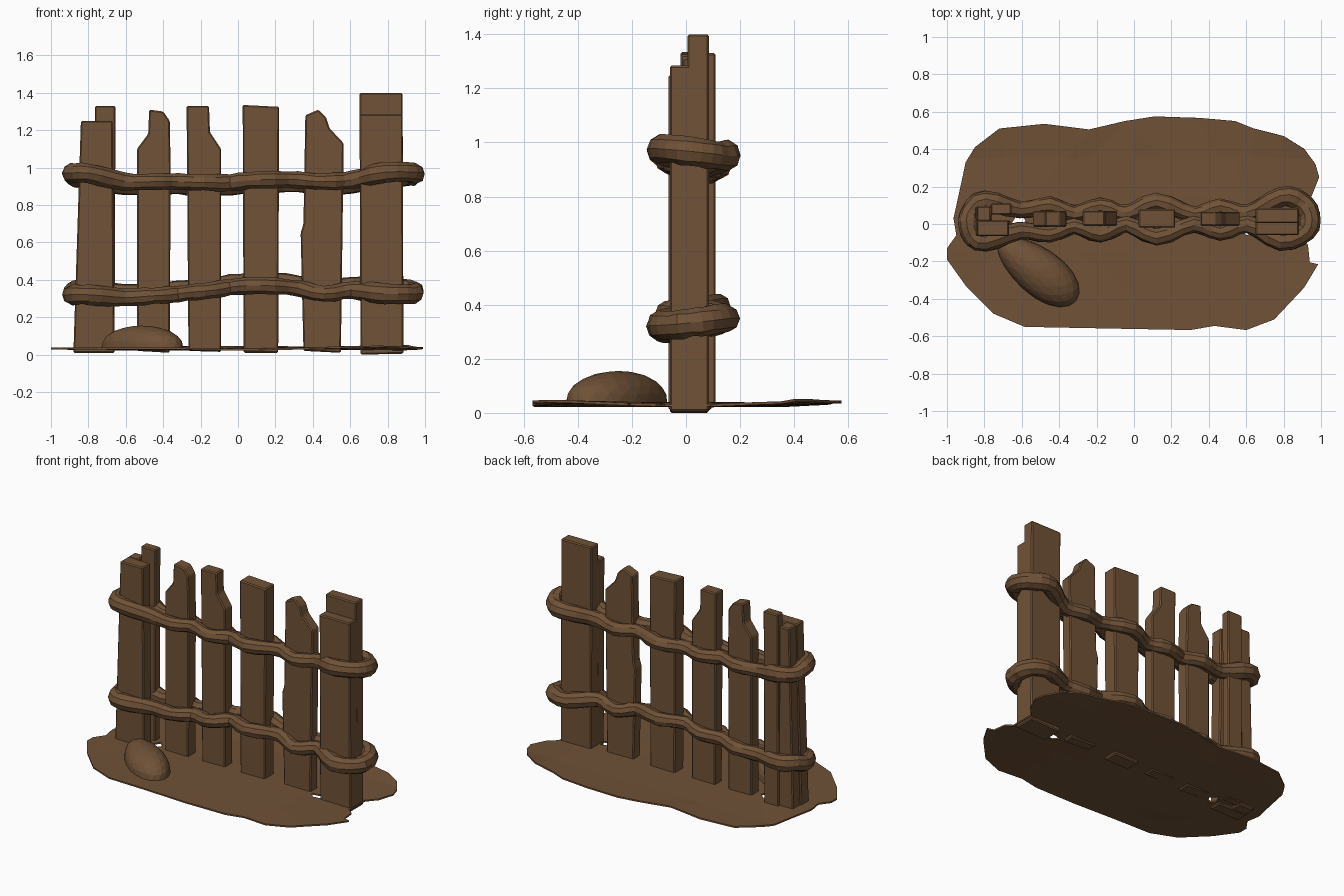
import bpy, bmesh, math, random
from mathutils import Vector

if "Cube" in bpy.data.objects:
    bpy.data.objects.remove(bpy.data.objects["Cube"])

random.seed(4)
wood = bpy.data.materials.new("brown_wood")
wood.diffuse_color = (0.162, 0.084, 0.038, 1)
wood.use_nodes = True
wood.node_tree.nodes["Principled BSDF"].inputs["Base Color"].default_value = wood.diffuse_color


def finish(name, bm):
    bmesh.ops.recalc_face_normals(bm, faces=bm.faces)
    me = bpy.data.meshes.new(name)
    bm.to_mesh(me)
    bm.free()
    me.materials.append(wood)
    ob = bpy.data.objects.new(name, me)
    bpy.context.collection.objects.link(ob)
    return ob


def plank(name, outline, y0, y1):
    """Front (x, z) outline extruded from y0 to y1 with worn edges."""
    bm = bmesh.new()
    f = bm.faces.new([bm.verts.new((x, y0, z)) for x, z in outline])
    ext = bmesh.ops.extrude_face_region(bm, geom=[f])["geom"]
    for v in ext:
        if isinstance(v, bmesh.types.BMVert):
            v.co.y = y1
    bmesh.ops.recalc_face_normals(bm, faces=bm.faces)
    bmesh.ops.bevel(bm, geom=list(bm.edges), offset=0.007, segments=1,
                    affect='EDGES', clamp_overlap=True)
    finish(name, bm)


# left post: split into three pieces of uneven height
plank("left_post_front", [(-.88, .01), (-.66, .01), (-.67, 1.25), (-.84, 1.25)], -.065, .02)
plank("left_post_side", [(-.87, .01), (-.76, .01), (-.765, 1.25), (-.84, 1.25)], .015, .095)
plank("left_post_back", [(-.77, .02), (-.66, .02), (-.655, 1.33), (-.765, 1.33)], .05, .11)

# four middle boards, three with broken tops
plank("board_1", [(-.54, .02), (-.365, .01), (-.36, 1.0), (-.365, 1.25), (-.40, 1.30),
                  (-.475, 1.31), (-.48, 1.18), (-.54, 1.10)], -.015, .07)
plank("board_2", [(-.265, .02), (-.09, .015), (-.09, 1.10), (-.15, 1.19), (-.155, 1.33),
                  (-.275, 1.33)], -.01, .07)
plank("board_3", [(.03, .01), (.215, .01), (.22, 1.325), (.025, 1.335)], -.02, .08)
plank("board_4", [(.35, .02), (.55, .01), (.565, 1.13), (.49, 1.21), (.47, 1.27),
                  (.43, 1.31), (.36, 1.28), (.35, .7), (.335, .65)], -.01, .065)

# right post: tall back half and shorter front half
plank("right_post_back", [(.655, 0), (.885, .005), (.88, 1.4), (.65, 1.4)], .005, .085)
plank("right_post_front", [(.655, 0), (.885, .005), (.88, 1.285), (.65, 1.285)], -.06, .02)


def rope(name, zs, back_dz):
    """Lumpy closed loop around all posts, pinched between them."""
    xs = [-.80, -.61, -.45, -.32, -.18, -.04, .12, .32, .46, .61, .79]
    front = [-.095, -.035, -.055, -.01, -.055, 0, -.07, 0, -.045, 0, -.09]
    back = [.125, .075, .10, .055, .095, .055, .12, .05, .09, .055, .145]
    pts = [Vector((x, y, z)) for x, y, z in zip(xs, front, zs)]
    pts += [Vector((.92, -.04, zs[-1])), Vector((.94, .05, zs[-1] + back_dz / 2)),
            Vector((.89, .12, zs[-1] + back_dz))]
    pts += [Vector((x, y, z + back_dz)) for x, y, z in zip(xs, back, zs)][::-1]
    pts += [Vector((-.87, .07, zs[0] + back_dz)), Vector((-.885, .01, zs[0])),
            Vector((-.865, -.06, zs[0]))]
    n, path = len(pts), []
    for i in range(n):                      # Catmull-Rom sampling
        a, b, c, d = (pts[(i + k) % n] for k in (-1, 0, 1, 2))
        for t in (0, 1 / 3, 2 / 3):
            path.append(0.5 * (2 * b + (c - a) * t + (2 * a - 5 * b + 4 * c - d) * t * t
                               + (3 * b - a - 3 * c + d) * t ** 3))
    bm, rings, m, sides = bmesh.new(), [], len(path), 9
    for i, p in enumerate(path):
        t = (path[(i + 1) % m] - path[i - 1]).normalized()
        side = t.cross(Vector((0, 0, 1))).normalized()
        up = side.cross(t)
        big = .009 * min(1, max(0, (abs(p.x) - .55) / .15))
        r = .045 + big + random.uniform(-.003, .003)
        ring = []
        for k in range(sides):
            a = math.tau * k / sides
            q = r * random.uniform(.95, 1.05)
            ring.append(bm.verts.new(p + side * math.cos(a) * q + up * math.sin(a) * q))
        rings.append(ring)
    for i in range(m):
        r0, r1 = rings[i], rings[(i + 1) % m]
        for k in range(sides):
            j = (k + 1) % sides
            bm.faces.new((r0[k], r0[j], r1[j], r1[k]))
    finish(name, bm)


rope("upper_rope", [.97, .925, .925, .925, .92, .92, .935, .935, .925, .935, .975], -.025)
rope("lower_rope", [.32, .305, .315, .325, .34, .36, .37, .355, .325, .345, .325], .025)

# ground patch: wavy outline with two small gaps beside the end posts
edge = [(-.93, .19), (-.90, .33), (-.85, .41), (-.72, .51), (-.48, .535), (-.24, .505),
        (-.05, .55), (.11, .575), (.35, .567), (.54, .55), (.64, .51), (.80, .47),
        (.91, .40), (.97, .32), (.99, .25), (.95, .15), (.89, .09), (.89, -.08),
        (.93, -.11), (.94, -.205), (.985, -.215), (.91, -.34), (.75, -.51), (.60, -.567),
        (.43, -.545), (.30, -.567), (-.585, -.55), (-.75, -.48), (-.90, -.33),
        (-1, -.19), (-1, -.13), (-.95, -.06), (-.965, .03)]
gaps = [[(.57, -.02), (.60, -.06), (.65, -.05), (.645, .0)],
        [(-.655, .0), (-.61, -.03), (-.58, .02), (-.62, .06)]]
bm = bmesh.new()
for loop in [edge] + gaps:
    vs = [bm.verts.new((x, y, 0)) for x, y in loop]
    for a, b in zip(vs, vs[1:] + vs[:1]):
        bm.edges.new((a, b))
bmesh.ops.triangle_fill(bm, edges=list(bm.edges), use_beauty=True, use_dissolve=False)
for axis, cuts in ((0, [-.6, -.3, 0, .3, .6, .8]), (1, [-.35, -.15, .15, .35])):
    for c in cuts:
        co, no = Vector((0, 0, 0)), Vector((0, 0, 0))
        co[axis], no[axis] = c, 1
        bmesh.ops.bisect_plane(bm, geom=bm.verts[:] + bm.edges[:] + bm.faces[:],
                               plane_co=co, plane_no=no)
for v in bm.verts:
    x, y = v.co.x, v.co.y
    v.co.z = .035 + .012 * max(0, x) * (abs(y) / .5) + .004 * math.sin(5 * x + 4 * y) \
        + (.008 if y > .35 else 0)
ground = finish("ground_patch", bm)
if ground.data.polygons[0].normal.z < 0:
    ground.data.flip_normals()
mod = ground.modifiers.new("thickness", 'SOLIDIFY')
mod.thickness, mod.offset = .01, -1

# half-buried stone in front of the fence
bm = bmesh.new()
bmesh.ops.create_icosphere(bm, subdivisions=3, radius=1)
ang = math.radians(-38)
for v in bm.verts:
    x, y, z = v.co
    w = .125 * (1 + .15 * x)
    px, py = x * .262, y * w
    v.co = (-.515 + px * math.cos(ang) - py * math.sin(ang),
            -.25 + px * math.sin(ang) + py * math.cos(ang),
            .03 + .125 * z ** .85 if z > 0 else .03 + .008 * z)
finish("stone", bm)
